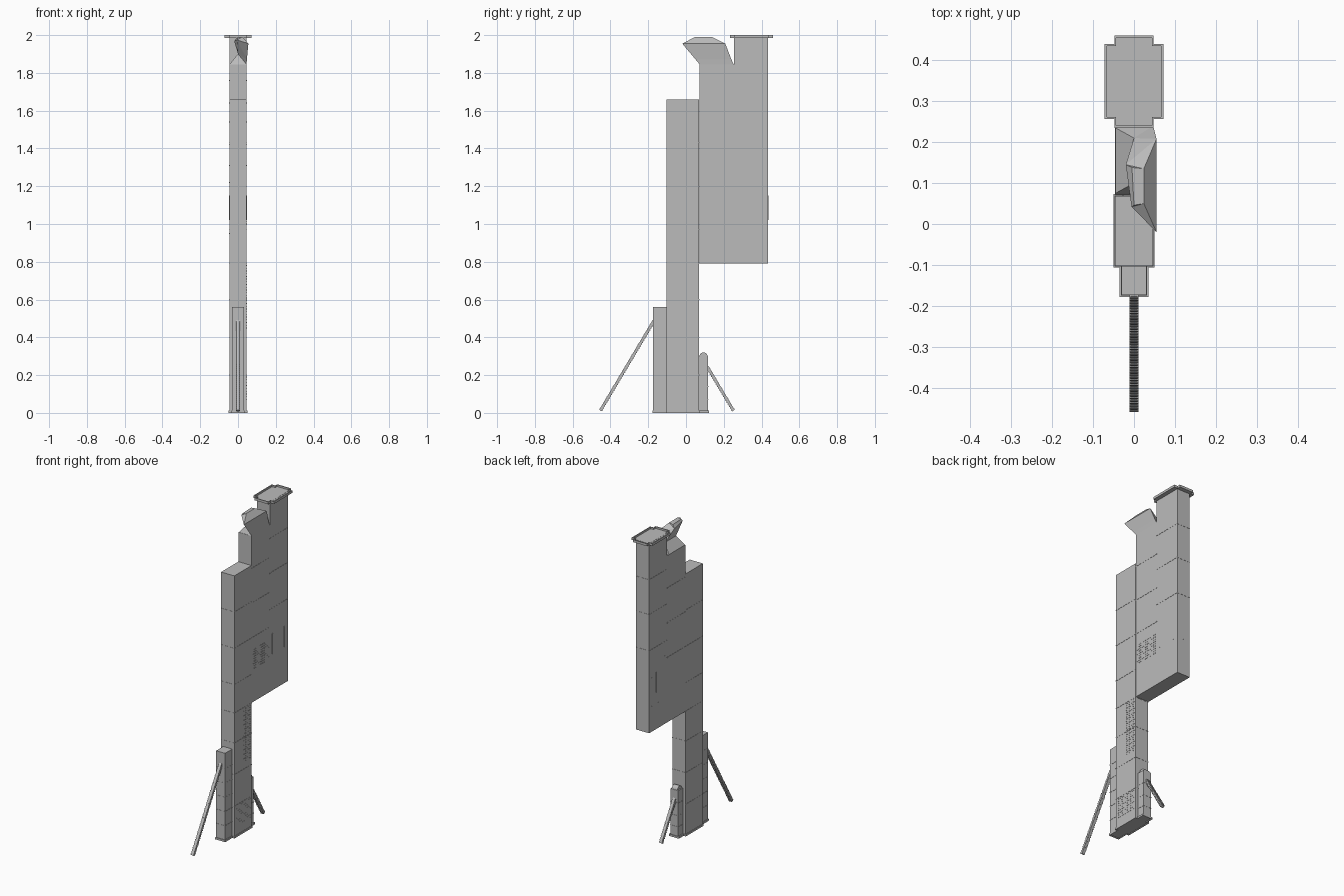
import bpy, bmesh, math
from mathutils import Vector, Matrix

if "Cube" in bpy.data.objects:
    bpy.data.objects.remove(bpy.data.objects["Cube"])

grey = bpy.data.materials.new("concrete_grey")
grey.diffuse_color = (0.5, 0.5, 0.5, 1)
grey.use_nodes = True
grey.node_tree.nodes["Principled BSDF"].inputs["Base Color"].default_value = grey.diffuse_color


def finish(name, bm):
    bmesh.ops.recalc_face_normals(bm, faces=bm.faces)
    me = bpy.data.meshes.new(name)
    bm.to_mesh(me)
    bm.free()
    me.materials.append(grey)
    ob = bpy.data.objects.new(name, me)
    bpy.context.collection.objects.link(ob)
    return ob


def add_box(bm, x0, x1, y0, y1, z0, z1, rot=None):
    m = Matrix.Translation(((x0 + x1) / 2, (y0 + y1) / 2, (z0 + z1) / 2))
    m = m @ Matrix.Diagonal((x1 - x0, y1 - y0, z1 - z0, 1))
    bmesh.ops.create_cube(bm, size=1, matrix=rot @ m if rot else m)


def block(name, hx, y0, y1, z0, z1, seams=()):
    bm = bmesh.new()
    add_box(bm, -hx, hx, y0, y1, z0, z1)
    e = 0.0012
    for z in seams:     # slim raised joint around the shaft
        add_box(bm, -hx - e, hx + e, y0 - e, y1 + e, z - 0.002, z + 0.002)
    return finish(name, bm)


def tray(name, outline, inset, z_closed, z_open, z_floor):
    """Plate with a raised rim around a shallow recess."""
    bm = bmesh.new()
    cy = sum(p[1] for p in outline) / len(outline)
    ys = max(p[1] for p in outline) - cy
    xs = max(p[0] for p in outline)
    inner = [(x * (1 - inset / xs), cy + (y - cy) * (1 - inset / ys)) for x, y in outline]
    rings = [[bm.verts.new((x, y, z)) for x, y in pts] for pts, z in
             ((outline, z_closed), (outline, z_open), (inner, z_open), (inner, z_floor))]
    n = len(outline)
    for a, b in zip(rings, rings[1:]):
        for i in range(n):
            bm.faces.new((a[i], a[(i + 1) % n], b[(i + 1) % n], b[i]))
    bm.faces.new(rings[0])
    bm.faces.new(rings[-1])
    return finish(name, bm)


def plus(xw, ya, yb, xn, yc, yd):
    """Cross outline: wide part ya..yb, narrow part yc..yd."""
    right = [(xn, yc), (xn, ya), (xw, ya), (xw, yb), (xn, yb), (xn, yd)]
    return right + [(-x, y) for x, y in reversed(right)]


# Main lower shaft and its two pods
block("main_shaft", 0.046, -0.103, 0.069, 0.004, 1.66, (1.43, 1.2, 0.97, 0.79, 0.6, 0.4, 0.2))
block("front_pod", 0.031, -0.174, -0.103, 0.004, 0.56, (0.46, 0.37, 0.28, 0.19, 0.1))
block("rear_pod", 0.027, 0.069, 0.117, 0.004, 0.3, (0.22, 0.14, 0.07))

# Rounded cap on the rear pod
bm = bmesh.new()
caps = []
for x in (-0.02, 0.02):
    caps.append([bm.verts.new((x, 0.093 + 0.022 * math.cos(math.pi * i / 8),
                               0.298 + 0.022 * math.sin(math.pi * i / 8))) for i in range(9)])
    bm.faces.new(caps[-1])
for i in range(9):
    j = (i + 1) % 9
    bm.faces.new((caps[0][i], caps[0][j], caps[1][j], caps[1][i]))
finish("rear_pod_cap", bm)

# Upper block: two joined columns
block("upper_front_column", 0.0455, 0.072, 0.253, 0.79, 1.845, (1.64, 1.42, 1.2))
block("upper_rear_column", 0.0455, 0.253, 0.434, 0.79, 1.99, (1.76, 1.54, 1.31))

# Rimmed plates at the top and the foot
tray("top_plate", plus(0.072, 0.256, 0.44, 0.048, 0.234, 0.46), 0.006, 1.985, 2.0, 1.989)
tray("foot_plate", plus(0.05, -0.106, 0.073, 0.035, -0.178, 0.121), 0.006, 0.012, 0.0, 0.006)

# Leaning head above the front column
bm = bmesh.new()
levels = [
    [(0.0455, 0.072, 1.845), (0.0455, 0.252, 1.845), (-0.0455, 0.235, 1.845), (-0.0455, 0.075, 1.845)],
    [(0.047, 0.05, 1.872), (0.047, 0.24, 1.872), (0.0, 0.21, 1.9), (0.0, 0.1, 1.9)],
    [(0.055, -0.02, 1.955), (0.055, 0.208, 1.955), (-0.02, 0.145, 1.968), (-0.006, 0.042, 1.975)],
    [(0.024, 0.05, 1.991), (0.024, 0.135, 1.991), (-0.005, 0.138, 1.987), (0.0, 0.046, 1.987)],
]
rings = [[bm.verts.new(p) for p in lv] for lv in levels]
for a, b in zip(rings, rings[1:]):
    for i in range(4):
        j = (i + 1) % 4
        bm.faces.new((a[i], a[j], b[j], b[i]))
bm.faces.new(rings[0])
bm.faces.new(rings[-1])
bmesh.ops.triangulate(bm, faces=bm.faces)
finish("leaning_head", bm)


# Ribbed diagonal braces
def brace(name, foot, top, ribs):
    a, b = Vector((0, *foot)), Vector((0, *top))
    d = b - a
    rot = Matrix.Translation(a) @ Matrix.Rotation(math.atan2(d.z, d.y), 4, 'X')
    bm = bmesh.new()
    L = d.length
    add_box(bm, -0.009, 0.009, 0, L, -0.007, 0.007, rot)
    for i in range(ribs):
        y = (i + 0.25) * L / ribs
        add_box(bm, -0.0105, 0.0105, y, y + 0.5 * L / ribs, -0.009, 0.009, rot)
    finish(name, bm)


brace("front_brace", (-0.453, 0.012), (-0.17, 0.487), 45)
brace("rear_brace", (0.251, 0.012), (0.112, 0.245), 22)

# Small studs in grids and narrow slots on the side walls
bm = bmesh.new()


def studs(x, y0, y1, z0, z1, ny, nz):
    for i in range(ny):
        for k in range(nz):
            y = y0 + (y1 - y0) * i / (ny - 1)
            z = z0 + (z1 - z0) * k / (nz - 1)
            add_box(bm, x - 0.0015, x + 0.0015, y - 0.002, y + 0.002, z - 0.002, z + 0.002)


studs(0.0455, 0.085, 0.24, 1.0, 1.12, 12, 9)
studs(0.046, -0.01, 0.058, 0.45, 0.78, 7, 24)
studs(0.046, -0.08, 0.055, 0.07, 0.19, 10, 9)
studs(-0.0455, 0.28, 0.41, 0.95, 1.22, 3, 4)
finish("wall_studs", bm)

bm = bmesh.new()
for x, y in ((0.0455, 0.28), (0.0455, 0.4), (-0.0455, 0.36)):
    add_box(bm, x - 0.0015, x + 0.0015, y - 0.003, y + 0.003, 1.02, 1.15)
add_box(bm, -0.003, 0.003, 0.4325, 0.4355, 1.02, 1.15)
finish("wall_slots", bm)
